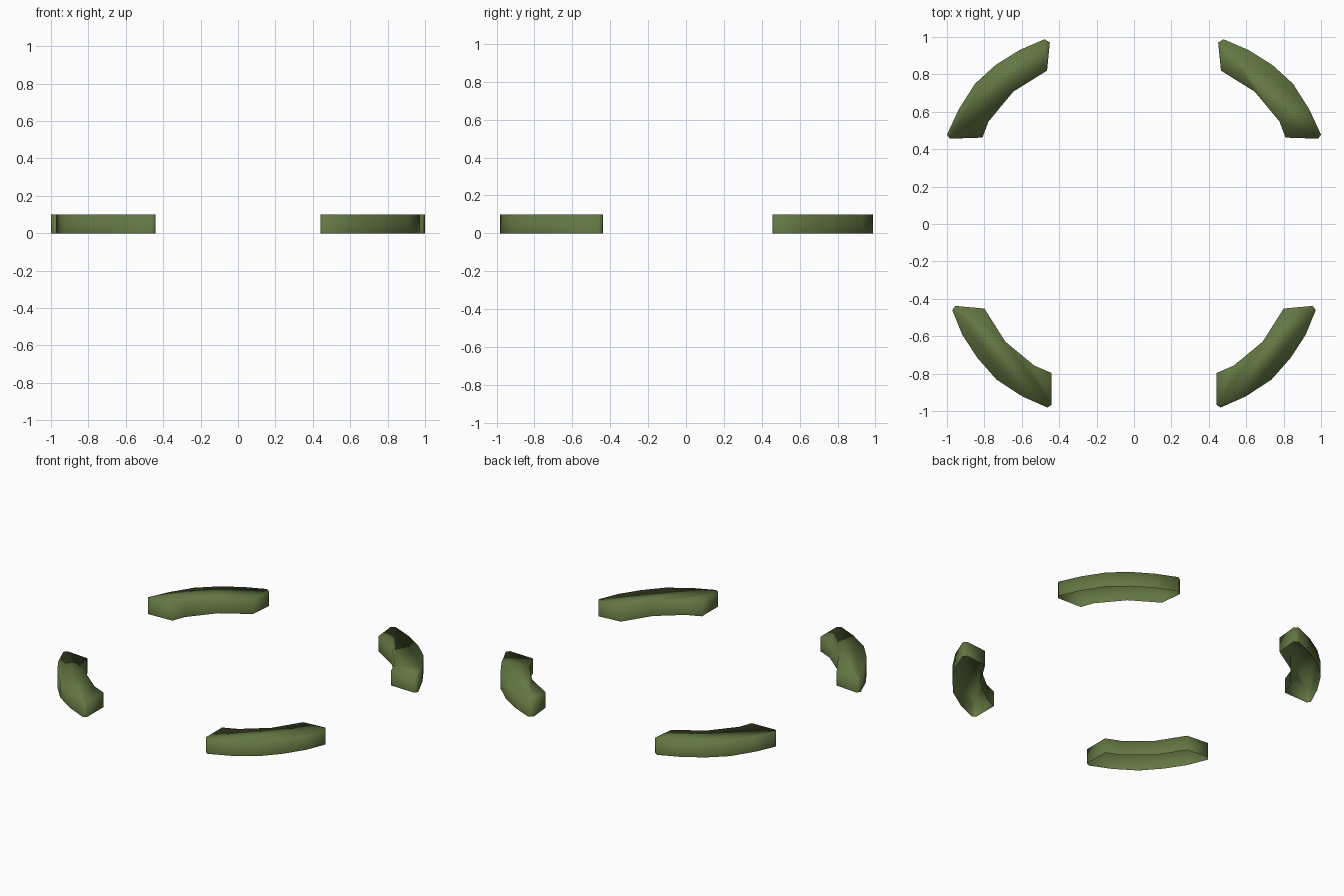
import bpy, bmesh

if "Cube" in bpy.data.objects:
    bpy.data.objects.remove(bpy.data.objects["Cube"])

HEIGHT = 0.1

# One olive green material
green = bpy.data.materials.new("olive green")
green.diffuse_color = (0.125, 0.185, 0.055, 1)
green.use_nodes = True
green.node_tree.nodes["Principled BSDF"].inputs["Base Color"].default_value = green.diffuse_color

# Plan outlines of the right-hand arc segments, clockwise from above
BACK = [(0.45, 0.97), (0.478, 0.988), (0.612, 0.93), (0.74, 0.85), (0.85, 0.75),
        (0.936, 0.615), (1.0, 0.478), (0.985, 0.456), (0.81, 0.462),
        (0.778, 0.548), (0.645, 0.708), (0.465, 0.82)]
FRONT = [(0.44, -0.797), (0.533, -0.757), (0.688, -0.629), (0.8, -0.452),
         (0.955, -0.438), (0.972, -0.46), (0.918, -0.592), (0.838, -0.715),
         (0.735, -0.832), (0.597, -0.922), (0.463, -0.981), (0.44, -0.967)]


def arc_segment(name, outline, side):
    """Curved block with a top and walls, open underneath."""
    bm = bmesh.new()
    low = [bm.verts.new((side * x, y, 0)) for x, y in outline]
    high = [bm.verts.new((side * x, y, HEIGHT)) for x, y in outline]
    top = bm.faces.new(high)
    n = len(outline)
    for i in range(n):
        j = (i + 1) % n
        bm.faces.new((low[i], low[j], high[j], high[i]))
    bmesh.ops.recalc_face_normals(bm, faces=bm.faces)
    top.normal_update()
    if top.normal.z < 0:
        bmesh.ops.reverse_faces(bm, faces=bm.faces)
    for f in bm.faces:
        f.smooth = True
    me = bpy.data.meshes.new(name)
    bm.to_mesh(me)
    bm.free()
    me.materials.append(green)
    ob = bpy.data.objects.new(name, me)
    bpy.context.collection.objects.link(ob)


# Mirrored pairs at the back and front
for label, side in (("right", 1), ("left", -1)):
    arc_segment("back_" + label + "_arc", BACK, side)
    arc_segment("front_" + label + "_arc", FRONT, side)
